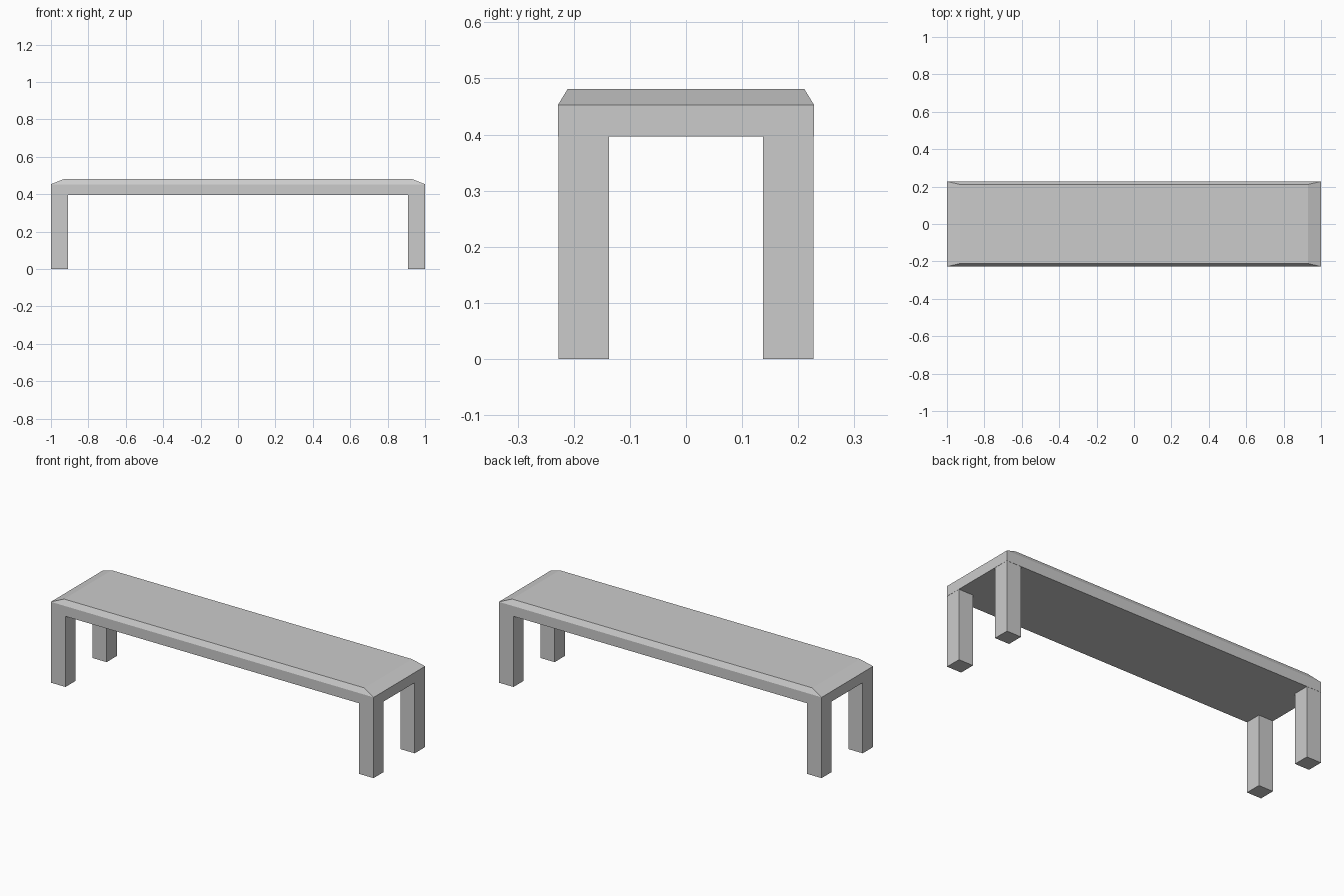
import bpy
import bmesh

cube = bpy.data.objects.get("Cube")
if cube:
    bpy.data.objects.remove(cube, do_unlink=True)

# Single plain grey finish
grey = bpy.data.materials.new("light_grey")
grey.use_nodes = True
colour = (0.6, 0.6, 0.6, 1)
grey.diffuse_color = colour
grey.node_tree.nodes["Principled BSDF"].inputs["Base Color"].default_value = colour


def loft(name, sections):
    """Solid through stacked rectangles given as (x0, x1, y0, y1, z)."""
    bm = bmesh.new()
    rings = []
    for x0, x1, y0, y1, z in sections:
        corners = ((x0, y0), (x1, y0), (x1, y1), (x0, y1))
        rings.append([bm.verts.new((x, y, z)) for x, y in corners])
    for low, high in zip(rings, rings[1:]):
        for i in range(4):
            j = (i + 1) % 4
            bm.faces.new((low[i], low[j], high[j], high[i]))
    bm.faces.new(rings[0][::-1])
    bm.faces.new(rings[-1])
    bmesh.ops.recalc_face_normals(bm, faces=bm.faces)
    mesh = bpy.data.meshes.new(name)
    bm.to_mesh(mesh)
    bm.free()
    mesh.materials.append(grey)
    obj = bpy.data.objects.new(name, mesh)
    bpy.context.collection.objects.link(obj)
    return obj


# Seat slab with a chamfered top, longer slopes at the ends
SEAT_BOTTOM = 0.396
seat_sections = [(-x, x, -y, y, z) for x, y, z in
                 ((1, 0.228, SEAT_BOTTOM), (1, 0.228, 0.453), (0.93, 0.211, 0.481))]
loft("seat", seat_sections)

# Four square legs, flush with the seat corners
for side, sx in (("left", 1), ("right", -1)):
    for end, sy in (("front", -1), ("back", 1)):
        xs = sorted((sx * 0.91, sx * 0.999))
        ys = sorted((sy * 0.137, sy * 0.227))
        loft(f"{end}_{side}_leg", [(*xs, *ys, z) for z in (0, SEAT_BOTTOM)])
